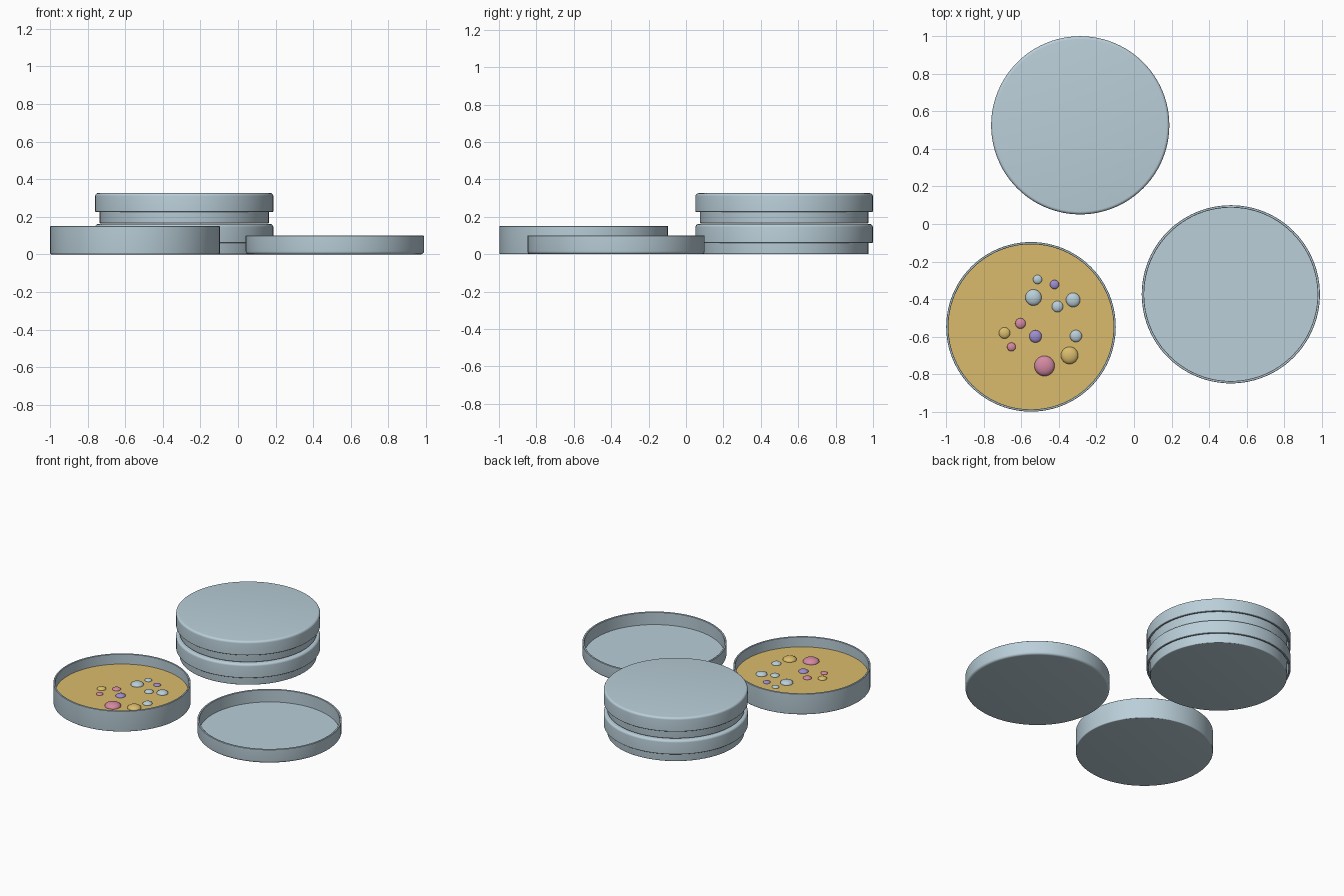
import bpy, bmesh, math
from mathutils import Matrix

if "Cube" in bpy.data.objects:
    bpy.data.objects.remove(bpy.data.objects["Cube"])


def material(name, rgb):
    m = bpy.data.materials.new(name)
    m.diffuse_color = (*rgb, 1)
    m.use_nodes = True
    m.node_tree.nodes["Principled BSDF"].inputs["Base Color"].default_value = m.diffuse_color
    return m


GLASS = material("pale_blue_glass", (0.49, 0.62, 0.69))
AGAR = material("amber_agar", (0.70, 0.50, 0.15))
PINK = material("pink_colony", (0.66, 0.25, 0.36))
PURPLE = material("purple_colony", (0.34, 0.27, 0.63))


def finish(name, bm, mat, angle):
    bmesh.ops.recalc_face_normals(bm, faces=bm.faces)
    mesh = bpy.data.meshes.new(name)
    bm.to_mesh(mesh)
    bm.free()
    mesh.materials.append(mat)
    ob = bpy.data.objects.new(name, mesh)
    bpy.context.collection.objects.link(ob)
    bpy.ops.object.select_all(action='DESELECT')
    ob.select_set(True)
    bpy.context.view_layer.objects.active = ob
    bpy.ops.object.shade_smooth_by_angle(angle=math.radians(angle))
    return ob


def lathe(name, profile, mat, loc, flip=False, segments=96):
    """Revolve an (r, z) profile that starts and ends on the axis."""
    bm = bmesh.new()
    verts = [bm.verts.new((r, 0, z)) for r, z in profile]
    edges = [bm.edges.new(p) for p in zip(verts, verts[1:])]
    bmesh.ops.spin(bm, geom=verts + edges, cent=(0, 0, 0), axis=(0, 0, 1),
                   angle=math.tau, steps=segments)
    bmesh.ops.remove_doubles(bm, verts=bm.verts, dist=1e-5)
    if flip:
        bmesh.ops.transform(bm, matrix=Matrix.Rotation(math.pi, 4, 'X'), verts=bm.verts)
    ob = finish(name, bm, mat, 35)
    ob.location = loc
    return ob


def cup(name, r, h, wall, floor, bevel, loc, flip=False):
    """Shallow open cup with a rounded lower edge and a thin flat rim."""
    arc = [(r - bevel + bevel * math.sin(a), bevel - bevel * math.cos(a))
           for a in (i * math.pi / 10 for i in range(6))]
    lip = 0.002
    profile = [(0, 0)] + arc + [(r, h - lip), (r - lip, h), (r - wall + lip, h),
                                (r - wall, h - lip), (r - wall, floor), (0, floor)]
    return lathe(name, profile, GLASS, loc, flip)


def dish(name, x, y, z):
    return cup(name, 0.451, 0.15, 0.012, 0.012, 0.006, (x, y, z))


def lid(name, x, y, z, flip):
    return cup(name, 0.474, 0.10, 0.013, 0.01, 0.016, (x, y, z), flip)


# Open dish filled with agar
DX, DY, AGAR_TOP = -0.548, -0.547, 0.077
dish("open_dish", DX, DY, 0)
lathe("agar", [(0, 0.011), (0.4395, 0.011), (0.4395, AGAR_TOP), (0, AGAR_TOP)],
      AGAR, (DX, DY, 0))

# Upturned lid lying beside it
lid("loose_lid", 0.515, -0.374, 0, False)

# Two closed dishes stacked
for i, level in enumerate(("lower", "upper")):
    z = i * 0.165
    dish(f"{level}_stacked_dish", -0.286, 0.525, z)
    lid(f"{level}_stacked_lid", -0.286, 0.525, z + 0.161, True)

# Flattened round colonies: x, y, radius
colonies = {
    "blue_colony": (GLASS, [(-.513, -.295, .024), (-.535, -.391, .043), (-.324, -.404, .038),
                            (-.407, -.439, .030), (-.309, -.596, .032)]),
    "purple_colony": (PURPLE, [(-.423, -.322, .024), (-.524, -.598, .033)]),
    "pink_colony": (PINK, [(-.604, -.529, .028), (-.652, -.654, .023), (-.476, -.755, .054)]),
    "yellow_colony": (AGAR, [(-.689, -.580, .030), (-.343, -.699, .046)]),
}
for name, (mat, spots) in colonies.items():
    for i, (x, y, r) in enumerate(spots):
        bm = bmesh.new()
        bmesh.ops.create_uvsphere(bm, u_segments=24, v_segments=12, radius=r)
        bmesh.ops.scale(bm, vec=(1, 1, 0.5), verts=bm.verts)
        finish(f"{name}_{i + 1}", bm, mat, 60).location = (x, y, AGAR_TOP)
